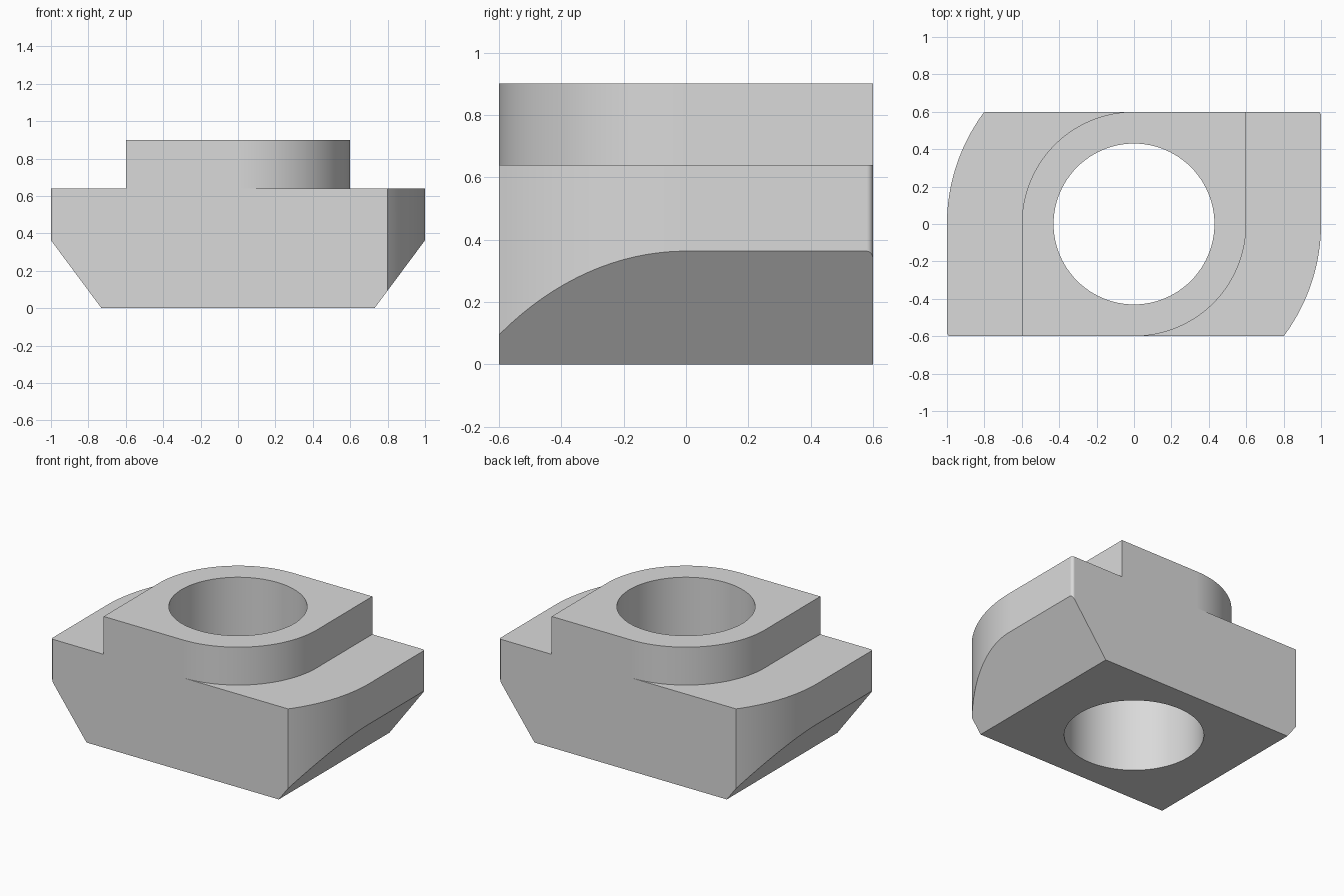
import bpy, bmesh
from math import asin, cos, sin, pi, radians
from mathutils import Vector

default = bpy.data.objects.get("Cube")
if default:
    bpy.data.objects.remove(default, do_unlink=True)

BASE_TOP, TOP = 0.64, 0.90
HALF_DEPTH, HOLE_RADIUS = 0.6, 0.43
CHAMFER_X, CHAMFER_Z = 0.73, 0.363
FILLET = 0.02

metal = bpy.data.materials.new("grey_metal")
metal.use_nodes = True
grey = (0.7, 0.7, 0.7, 1)
metal.diffuse_color = grey
metal.node_tree.nodes["Principled BSDF"].inputs["Base Color"].default_value = grey


def arc(cx, cy, r, start, end, steps):
    angles = [start + (end - start) * i / steps for i in range(steps + 1)]
    return [(cx + r * cos(a), cy + r * sin(a)) for a in angles]


def half_turn(points):
    """Complete an outline that repeats after a half turn about z."""
    return points + [(-x, -y) for x, y in points]


def prism(name, outline, z0, z1, slopes=()):
    """Extrude an outline upwards, then trim it by sloping planes."""
    bm = bmesh.new()
    face = bm.faces.new([bm.verts.new((x, y, z0)) for x, y in outline])
    grown = bmesh.ops.extrude_face_region(bm, geom=[face])["geom"]
    top = [v for v in grown if isinstance(v, bmesh.types.BMVert)]
    bmesh.ops.translate(bm, verts=top, vec=(0, 0, z1 - z0))
    for point, normal in slopes:
        bmesh.ops.bisect_plane(bm, geom=bm.verts[:] + bm.edges[:] + bm.faces[:],
                               plane_co=point, plane_no=normal, clear_outer=True)
        bmesh.ops.holes_fill(bm, edges=[e for e in bm.edges if e.is_boundary])
    bmesh.ops.recalc_face_normals(bm, faces=bm.faces[:])
    mesh = bpy.data.meshes.new(name)
    bm.to_mesh(mesh)
    bm.free()
    mesh.materials.append(metal)
    obj = bpy.data.objects.new(name, mesh)
    bpy.context.collection.objects.link(obj)
    return obj


# Wide base: two opposite corners rounded about the centre, lower sides sloped
inset = HALF_DEPTH - FILLET
base_outline = half_turn(arc(0, 0, 1, -asin(HALF_DEPTH), 0, 24)
                         + arc(1 - FILLET, inset, FILLET, 0, pi / 2, 6))
slopes = [(Vector((s * CHAMFER_X, 0, 0)),
           Vector((s * CHAMFER_Z, 0, CHAMFER_X - 1))) for s in (-1, 1)]
nut = prism("slot_nut", base_outline, 0, BASE_TOP, slopes)

# Raised boss: two opposite quarter rounds, two square corners
boss_outline = half_turn(arc(0, 0, HALF_DEPTH, -pi / 2, 0, 32)
                         + [(HALF_DEPTH, HALF_DEPTH)])
boss = prism("boss", boss_outline, BASE_TOP, TOP)

# Through hole
hole = prism("hole_cutter", arc(0, 0, HOLE_RADIUS, 0, 2 * pi, 96)[:-1], -0.2, TOP + 0.2)

for tool, operation in ((boss, 'UNION'), (hole, 'DIFFERENCE')):
    tool.hide_render = True
    mod = nut.modifiers.new(tool.name, 'BOOLEAN')
    mod.operation, mod.object, mod.solver = operation, tool, 'EXACT'

# Bake the cuts, drop the helpers and shade the curved walls smoothly
graph = bpy.context.evaluated_depsgraph_get()
nut_mesh = bpy.data.meshes.new_from_object(nut.evaluated_get(graph))
nut.modifiers.clear()
nut.data = nut_mesh
for tool in (boss, hole):
    bpy.data.objects.remove(tool, do_unlink=True)

for obj in bpy.context.selected_objects:
    obj.select_set(False)
nut.select_set(True)
bpy.context.view_layer.objects.active = nut
bpy.ops.object.shade_smooth_by_angle(angle=radians(25))
weighted = nut.modifiers.new("even_flat_shading", 'WEIGHTED_NORMAL')
weighted.keep_sharp = True
